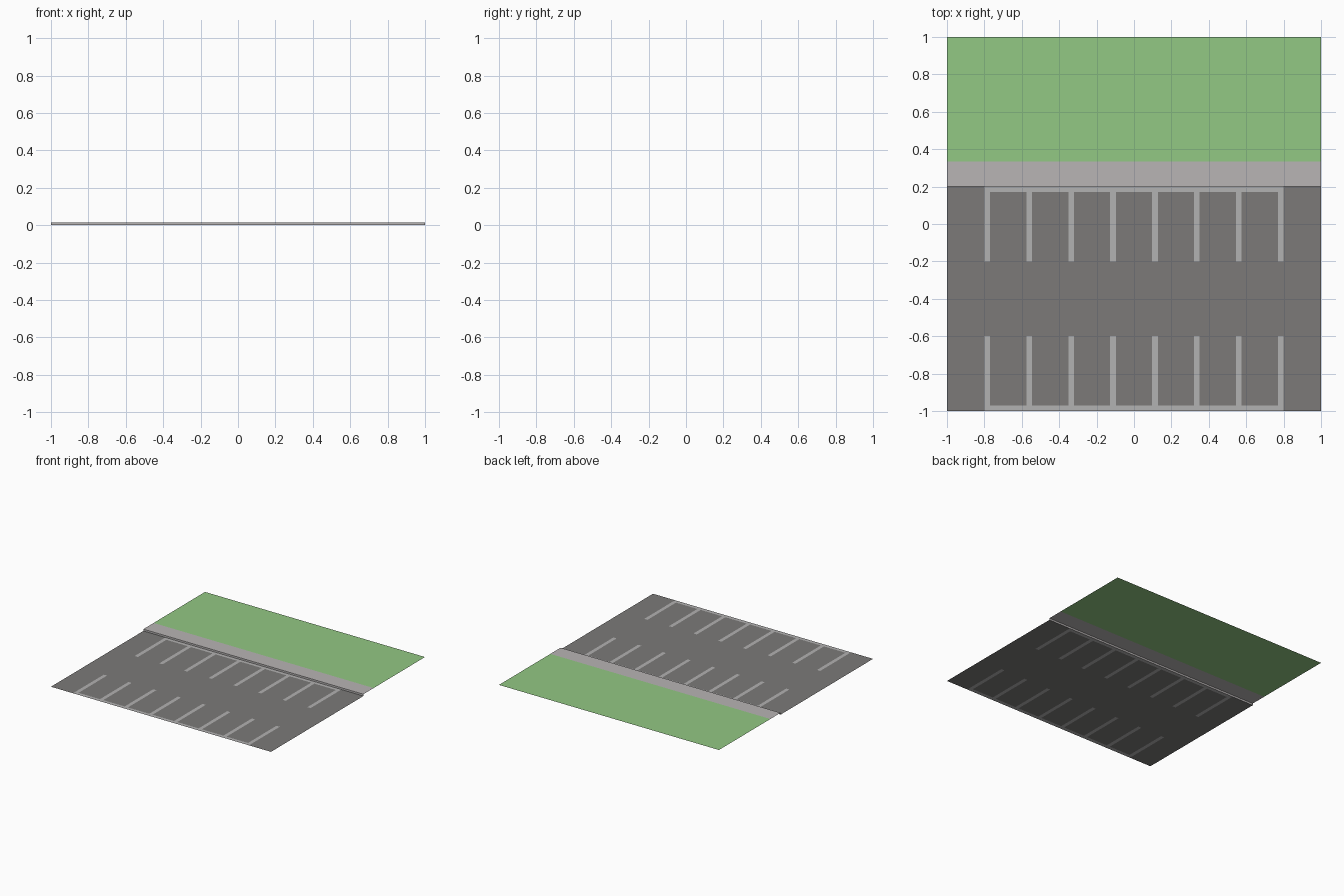
import bpy, bmesh

if "Cube" in bpy.data.objects:
    bpy.data.objects.remove(bpy.data.objects["Cube"])

CURB_Y, WALK_Y, CURB_H = 0.2, 0.333, 0.015
STRIPE = 0.03
PITCH = (1.6 - STRIPE) / 7


def material(name, rgb):
    m = bpy.data.materials.new(name)
    m.diffuse_color = (*rgb, 1)
    m.use_nodes = True
    m.node_tree.nodes["Principled BSDF"].inputs["Base Color"].default_value = m.diffuse_color
    return m


def sheet(name, quads, mat):
    """One object from a list of four-corner faces, welded together."""
    bm = bmesh.new()
    for q in quads:
        bm.faces.new([bm.verts.new(p) for p in q])
    bmesh.ops.remove_doubles(bm, verts=bm.verts, dist=1e-5)
    me = bpy.data.meshes.new(name)
    bm.to_mesh(me)
    bm.free()
    me.materials.append(mat)
    ob = bpy.data.objects.new(name, me)
    bpy.context.collection.objects.link(ob)


def flat(x0, x1, y0, y1, z):
    return [(x0, y0, z), (x1, y0, z), (x1, y1, z), (x0, y1, z)]


asphalt = material("asphalt", (0.2, 0.195, 0.19))
paint = material("paint", (0.45, 0.445, 0.445))
concrete = material("concrete", (0.48, 0.46, 0.46))
grass = material("grass", (0.29, 0.58, 0.23))

# Parking surface: tile into cells, sorted into asphalt and painted lines
xs = [-1]
for i in range(8):
    x = -0.8 + i * PITCH
    xs += [x, x + STRIPE]
xs.append(1)
ys = [-1, -1 + STRIPE, -0.6, -0.2, CURB_Y - STRIPE, CURB_Y]
road, lines = [], []
for i in range(len(xs) - 1):
    for j in range(len(ys) - 1):
        in_stripe = i % 2 == 1 and j != 2
        in_bar = j in (0, 4) and 0 < i < len(xs) - 2
        (lines if in_stripe or in_bar else road).append(
            flat(xs[i], xs[i + 1], ys[j], ys[j + 1], 0))
sheet("parking_surface", road, asphalt)
sheet("parking_lines", lines, paint)

# Sidewalk with its vertical curb face
curb = [(-1, CURB_Y, 0), (1, CURB_Y, 0), (1, CURB_Y, CURB_H), (-1, CURB_Y, CURB_H)]
sheet("sidewalk", [curb, flat(-1, 1, CURB_Y, WALK_Y, CURB_H)], concrete)

# Lawn
sheet("lawn", [flat(-1, 1, WALK_Y, 1, CURB_H)], grass)
